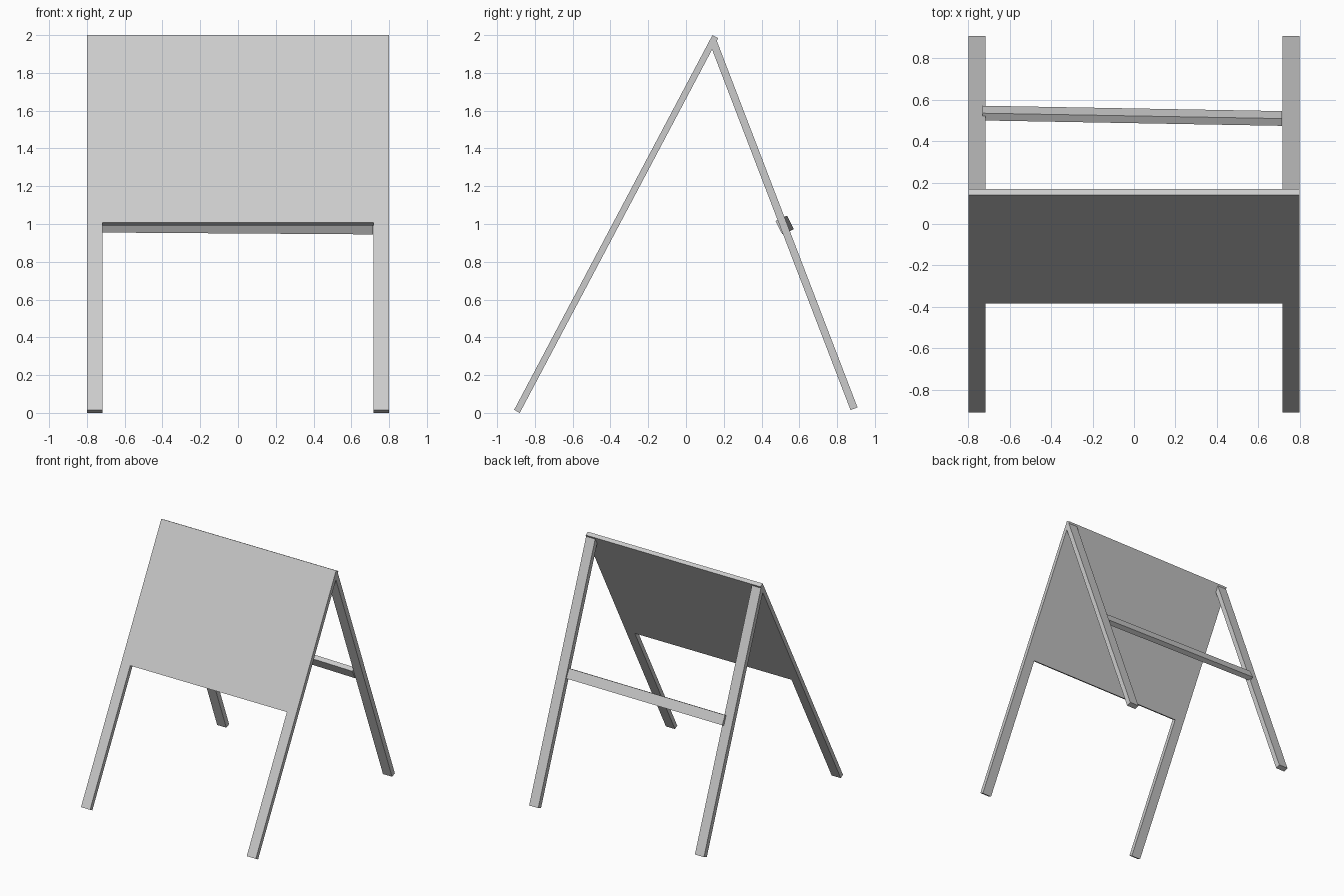
import bpy
import bmesh
from mathutils import Vector

if "Cube" in bpy.data.objects:
    bpy.data.objects.remove(bpy.data.objects["Cube"])

grey = bpy.data.materials.new("light grey")
grey.diffuse_color = (0.6, 0.6, 0.6, 1)
grey.use_nodes = True
grey.node_tree.nodes["Principled BSDF"].inputs["Base Color"].default_value = grey.diffuse_color


def loft(name, start, end):
    """Closed solid between two matching outlines."""
    bm = bmesh.new()
    a = [bm.verts.new(p) for p in start]
    b = [bm.verts.new(p) for p in end]
    n = len(a)
    bm.faces.new(a)
    bm.faces.new(b[::-1])
    for i in range(n):
        j = (i + 1) % n
        bm.faces.new((a[i], b[i], b[j], a[j]))
    bmesh.ops.recalc_face_normals(bm, faces=bm.faces)
    mesh = bpy.data.meshes.new(name)
    bm.to_mesh(mesh)
    bm.free()
    mesh.materials.append(grey)
    obj = bpy.data.objects.new(name, mesh)
    bpy.context.collection.objects.link(obj)
    return obj


HALF, INNER = 0.8, 0.717

# Front board with its two legs: one sheet with a notch in the lower half
foot, top = Vector((0, -0.91, 0.016)), Vector((0, 0.14, 2.0))
thickness = Vector((0, 0.03, -0.016))
outline = [(-HALF, 0), (-INNER, 0), (-INNER, 0.5), (INNER, 0.5),
           (INNER, 0), (HALF, 0), (HALF, 1), (-HALF, 1)]
front = [foot.lerp(top, t) + Vector((x, 0, 0)) for x, t in outline]
loft("front_board", front, [p + thickness for p in front])

# Rear legs
leg_profile = [(0.871, 0.015), (0.908, 0.029), (0.161, 1.975), (0.124, 1.961)]
for side, x0, x1 in (("left", -HALF, -INNER), ("right", INNER, HALF)):
    loft("rear_leg_" + side,
         [(x0, y, z) for y, z in leg_profile],
         [(x1, y, z) for y, z in leg_profile])

# Rear crossbar, set slightly askew between the rear legs
bar_profile = [(0.474, 1.016), (0.510, 0.945), (0.545, 0.963), (0.509, 1.034)]
loft("rear_crossbar",
     [(-0.732, y + 0.026, z + 0.01) for y, z in bar_profile],
     [(0.714, y, z) for y, z in bar_profile])
